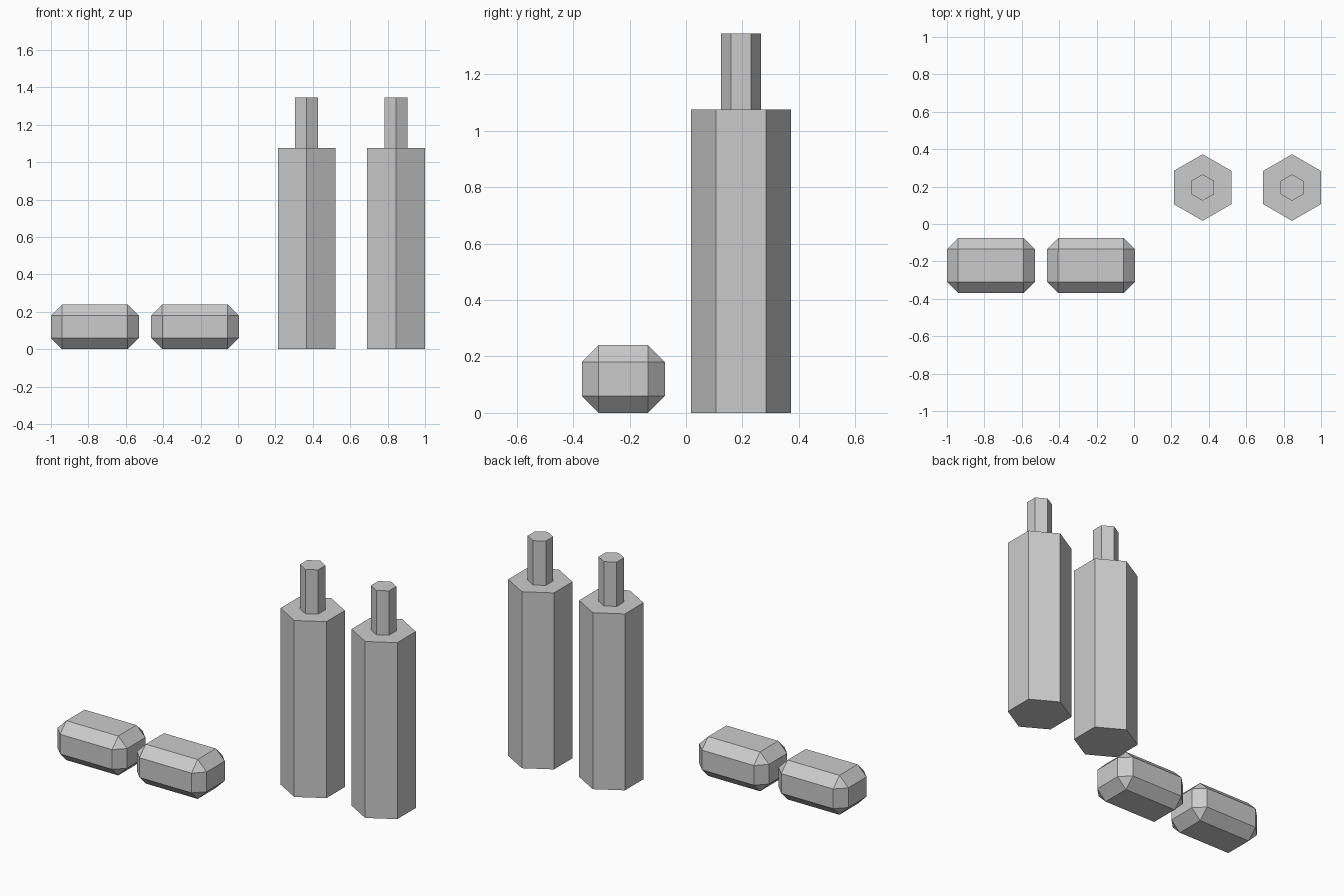
import bpy
import bmesh
from mathutils import Matrix

if "Cube" in bpy.data.objects:
    bpy.data.objects.remove(bpy.data.objects["Cube"], do_unlink=True)

grey = bpy.data.materials.new("light_grey")
grey.use_nodes = True
GREY = (0.6, 0.6, 0.6, 1)
grey.diffuse_color = GREY
grey.node_tree.nodes["Principled BSDF"].inputs["Base Color"].default_value = GREY


def add_object(name, bm, location):
    bmesh.ops.recalc_face_normals(bm, faces=bm.faces[:])
    mesh = bpy.data.meshes.new(name)
    bm.to_mesh(mesh)
    bm.free()
    mesh.materials.append(grey)
    obj = bpy.data.objects.new(name, mesh)
    obj.location = location
    bpy.context.collection.objects.link(obj)


def extrude_up(bm, face, height):
    """Pull a face upward and return its new top."""
    top = bmesh.ops.extrude_discrete_faces(bm, faces=[face])["faces"][0]
    bmesh.ops.translate(bm, verts=top.verts[:], vec=(0, 0, height))
    return top


def bar(name, x):
    """Lying block with every edge chamfered."""
    bm = bmesh.new()
    bmesh.ops.create_cube(bm, size=1, matrix=Matrix.Diagonal((0.47, 0.295, 0.24, 1)))
    bmesh.ops.bevel(bm, geom=bm.edges[:], offset=0.06, segments=1,
                    affect='EDGES', clamp_overlap=True)
    add_object(name, bm, (x, -0.222, 0.12))


def bottle(name, x):
    """Six-sided body with a narrow six-sided neck growing from its top."""
    bm = bmesh.new()
    bmesh.ops.create_cone(bm, cap_ends=True, segments=6, radius1=0.178, radius2=0.178,
                          depth=1.075, matrix=Matrix.Translation((0, 0, 0.5375)))
    bm.normal_update()
    top = max(bm.faces, key=lambda f: f.calc_center_median().z)
    # Inset by the gap between the two hexagons' flat sides
    bmesh.ops.inset_region(bm, faces=[top], thickness=0.093, use_even_offset=True)
    extrude_up(bm, top, 0.27)
    add_object(name, bm, (x, 0.195, 0))


for side, bar_x, bottle_x in (("right", -0.765, 0.367), ("left", -0.23, 0.845)):
    bar(side + "_bar", bar_x)
    bottle(side + "_bottle", bottle_x)
